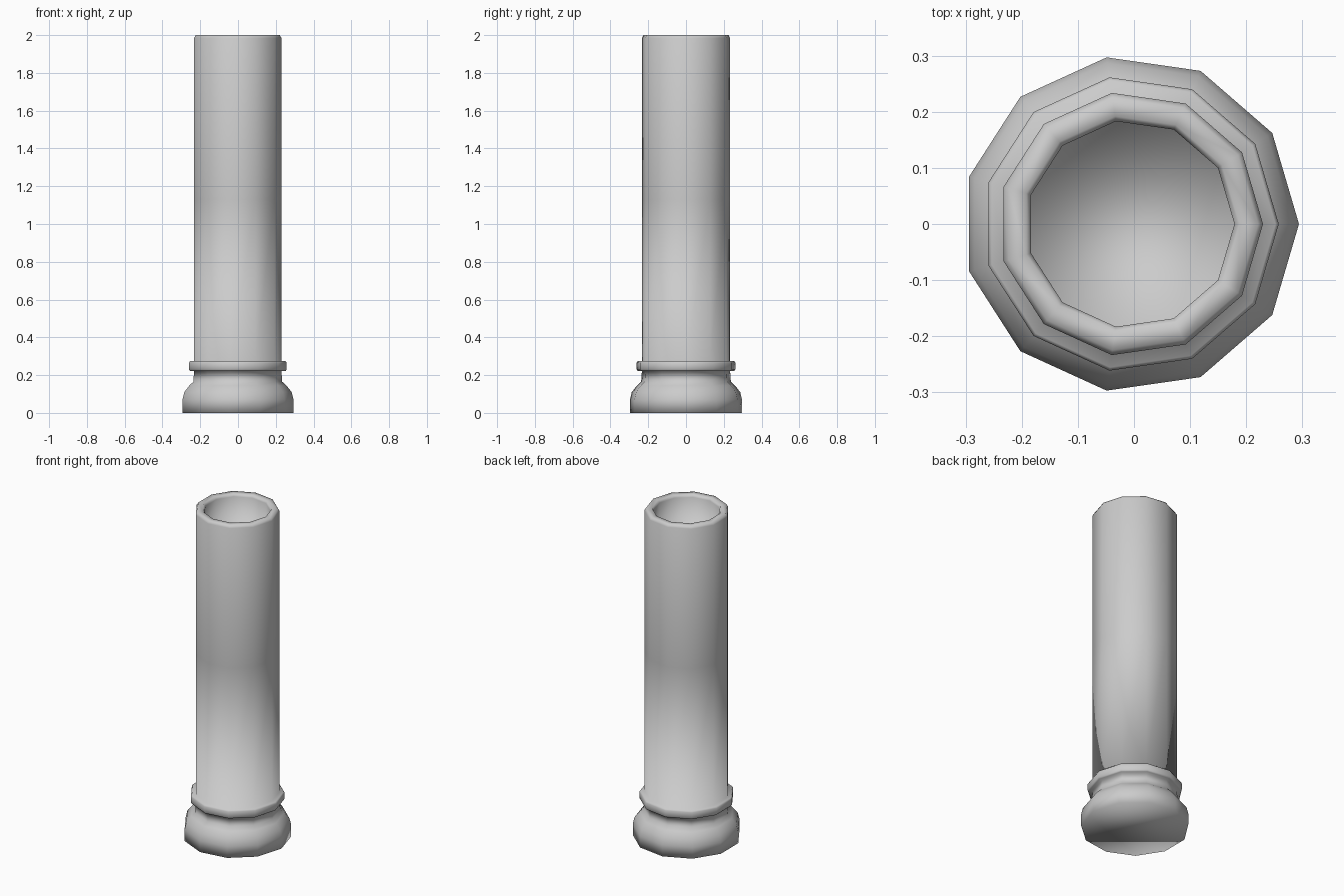
import bpy, bmesh, math

if "Cube" in bpy.data.objects:
    bpy.data.objects.remove(bpy.data.objects["Cube"])

SIDES = 11
OFFSET_X = -0.006  # centres the odd-sided outline on x = 0

# Column profile (radius, height), from underside up and into the top recess
profile = [
    (0.300, 0.0), (0.300, 0.07), (0.290, 0.11), (0.262, 0.145), (0.240, 0.165),
    (0.236, 0.222),                                   # neck
    (0.258, 0.222), (0.264, 0.230), (0.264, 0.265), (0.258, 0.274),  # collar ring
    (0.236, 0.274), (0.236, 1.13), (0.236, 1.985),    # shaft
    (0.227, 2.0), (0.194, 2.0), (0.185, 1.985),       # rounded rim
    (0.185, 1.85),                                    # recess wall
]


def lathe(name, points):
    bm = bmesh.new()
    rings = []
    for r, z in points:
        rings.append([bm.verts.new((OFFSET_X + r * math.cos(2 * math.pi * k / SIDES),
                                    r * math.sin(2 * math.pi * k / SIDES), z))
                      for k in range(SIDES)])
    for low, high in zip(rings, rings[1:]):
        for k in range(SIDES):
            n = (k + 1) % SIDES
            bm.faces.new((low[k], low[n], high[n], high[k]))
    # Underside and recess floor
    bm.faces.new(list(reversed(rings[0])))
    bm.faces.new(rings[-1])
    bmesh.ops.recalc_face_normals(bm, faces=bm.faces)
    for f in bm.faces:
        f.smooth = True
    mesh = bpy.data.meshes.new(name)
    bm.to_mesh(mesh)
    bm.free()
    obj = bpy.data.objects.new(name, mesh)
    bpy.context.collection.objects.link(obj)
    return obj


lathe("column", profile)
